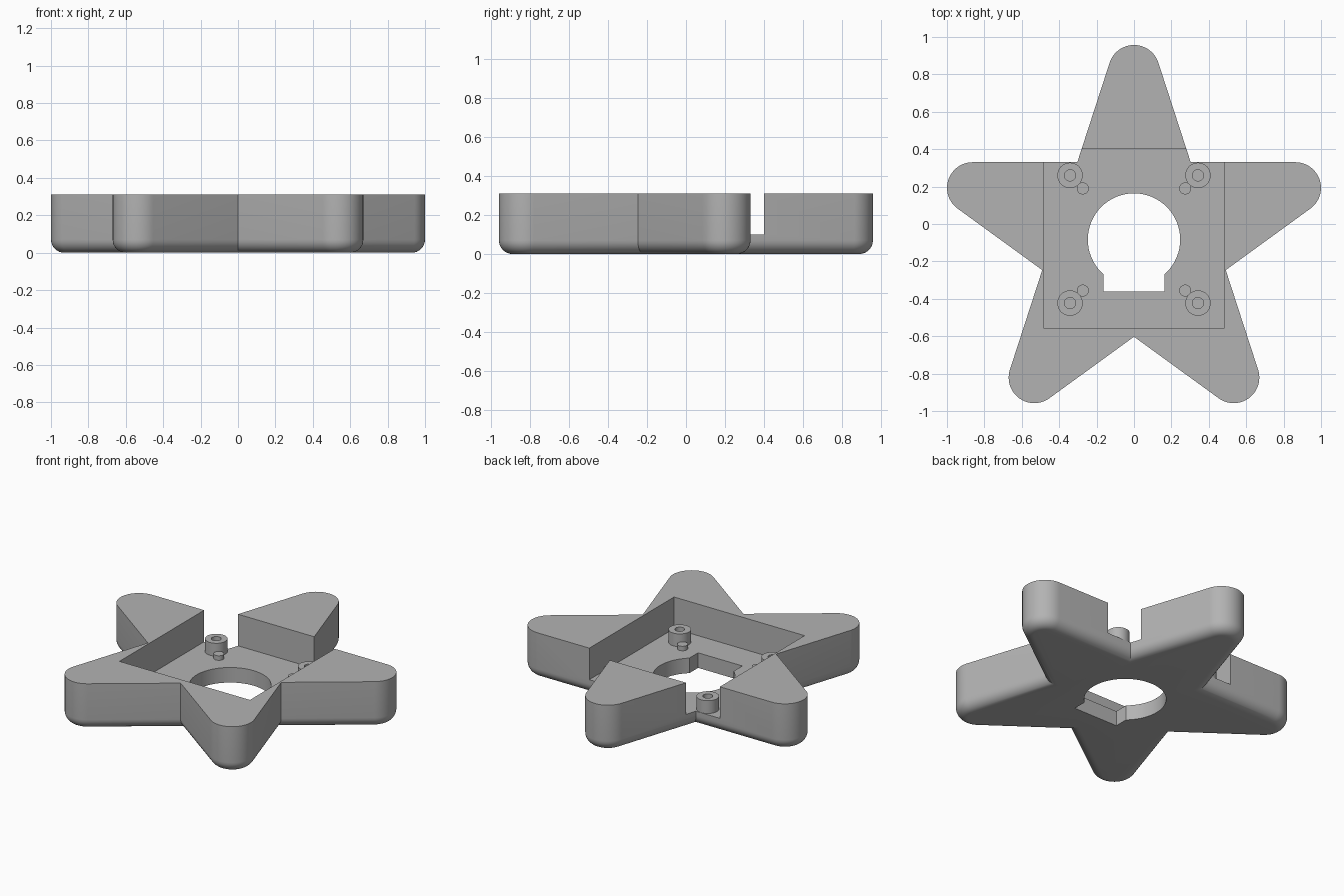
import bpy, bmesh
from math import cos, sin, radians

cube = bpy.data.objects.get("Cube")
if cube:
    bpy.data.objects.remove(cube, do_unlink=True)

grey = bpy.data.materials.new("plain grey")
grey.use_nodes = True
colour = (0.45, 0.45, 0.45, 1)
grey.diffuse_color = colour
grey.node_tree.nodes["Principled BSDF"].inputs["Base Color"].default_value = colour

CENTRE_Y = -0.087
HEIGHT, FLOOR, FILLET = 0.31, 0.10, 0.07
TIP_DIST, TIP_RADIUS = 0.907, 0.137


def finish(name, bm):
    bmesh.ops.recalc_face_normals(bm, faces=bm.faces)
    mesh = bpy.data.meshes.new(name)
    bm.to_mesh(mesh)
    bm.free()
    obj = bpy.data.objects.new(name, mesh)
    bpy.context.collection.objects.link(obj)
    mesh.materials.append(grey)
    return obj


def select(obj):
    bpy.ops.object.select_all(action='DESELECT')
    obj.select_set(True)
    bpy.context.view_layer.objects.active = obj


def loft(name, rings, closed=False):
    """Skin a stack of equal-length rings; cap the ends or join last to first."""
    bm = bmesh.new()
    loops = [[bm.verts.new(p) for p in ring] for ring in rings]
    pairs = list(zip(loops, loops[1:]))
    if closed:
        pairs.append((loops[-1], loops[0]))
    else:
        bm.faces.new(loops[0])
        bm.faces.new(loops[-1])
    for a, b in pairs:
        for i in range(len(a)):
            j = (i + 1) % len(a)
            bm.faces.new((a[i], a[j], b[j], b[i]))
    return finish(name, bm)


def circle(x, y, r, z, n=32):
    return [(x + r * cos(radians(360 * i / n)), y + r * sin(radians(360 * i / n)), z)
            for i in range(n)]


def star_ring(inset, z):
    """Five-armed outline with round tips, offset inwards."""
    edge = TIP_DIST * cos(radians(72)) + TIP_RADIUS - inset
    valley = edge / cos(radians(36))
    r = TIP_RADIUS - inset
    pts = []
    for k in range(5):
        axis = 18 + 72 * k
        a = radians(axis)
        for i in range(25):
            t = radians(axis - 72 + 6 * i)
            pts.append((TIP_DIST * cos(a) + r * cos(t),
                        TIP_DIST * sin(a) + r * sin(t) + CENTRE_Y, z))
        v = radians(axis + 36)
        pts.append((valley * cos(v), valley * sin(v) + CENTRE_Y, z))
    return pts


def box(name, x0, x1, y0, y1, z0, z1):
    return loft(name, [[(x0, y0, z), (x1, y0, z), (x1, y1, z), (x0, y1, z)]
                       for z in (z0, z1)])


def cut(obj, cutter):
    cutter.hide_render = True
    mod = obj.modifiers.new("cut", 'BOOLEAN')
    mod.operation = 'DIFFERENCE'
    mod.solver = 'EXACT'
    mod.object = cutter
    select(obj)
    bpy.ops.object.modifier_apply(modifier=mod.name)
    bpy.data.objects.remove(cutter, do_unlink=True)


# Star body with a rounded lower edge
rings = []
for i in range(9):
    t = radians(90 * i / 8)
    rings.append(star_ring(FILLET * (1 - sin(t)), FILLET * (1 - cos(t))))
rings.append(star_ring(0, HEIGHT))
body = loft("star_body", rings)

# Square pocket, round opening and its straight-sided notch
cut(body, box("pocket_cutter", -0.48, 0.48, -0.56, 0.40, FLOOR, 0.6))
cut(body, loft("opening_cutter", [circle(0, -0.083, 0.247, z, 64) for z in (-0.1, 0.2)]))
cut(body, box("notch_cutter", -0.163, 0.163, -0.36, -0.15, -0.12, 0.22))

parts = [body]

# Hollow screw bosses and small locating pins near the pocket corners
for side, x in (("left", 1), ("right", -1)):
    for end, y, pin_y in (("back", 0.26, 0.19), ("front", -0.423, -0.356)):
        low, top = FLOOR - 0.005, FLOOR + 0.085
        profile = [(0.068, low), (0.068, top), (0.03, top), (0.03, low)]
        parts.append(loft(f"boss_{end}_{side}",
                          [circle(0.342 * x, y, r, z) for r, z in profile], closed=True))
        parts.append(loft(f"pin_{end}_{side}",
                          [circle(0.274 * x, pin_y, 0.032, z) for z in (low, FLOOR + 0.03)]))

for part in parts:
    select(part)
    bpy.ops.object.shade_smooth_by_angle(angle=radians(30))
